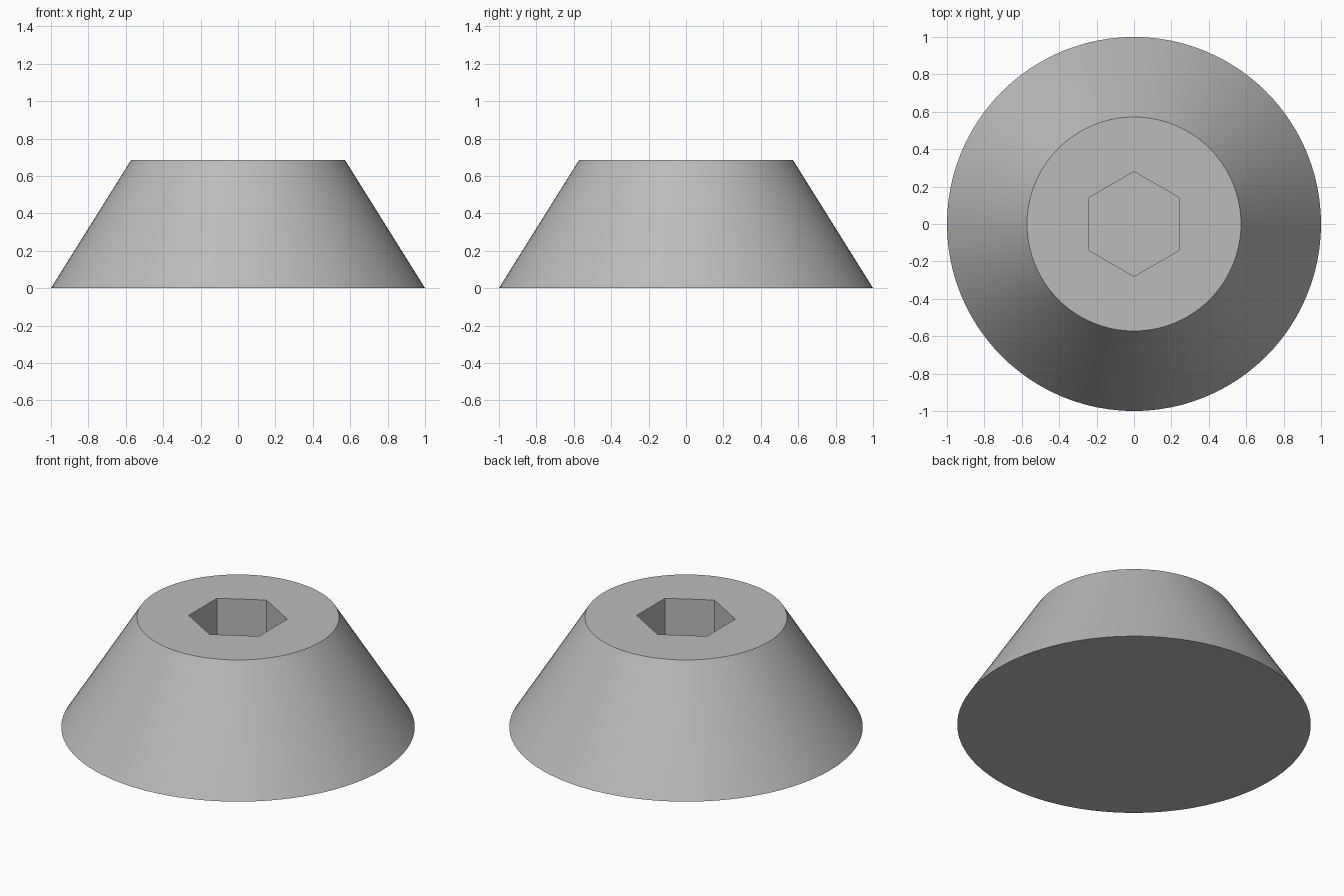
import bpy
import math

RADIUS_BASE, RADIUS_TOP, HEIGHT = 1.0, 0.572, 0.685
SOCKET_RADIUS, SOCKET_DEPTH = 0.28, 0.4

if "Cube" in bpy.data.objects:
    bpy.data.objects.remove(bpy.data.objects["Cube"], do_unlink=True)

# Plain grey metal
grey = bpy.data.materials.new("grey metal")
grey.use_nodes = True
colour = (0.5, 0.5, 0.5, 1)
grey.diffuse_color = colour
grey.node_tree.nodes["Principled BSDF"].inputs["Base Color"].default_value = colour

# Tapered round body
bpy.ops.mesh.primitive_cone_add(vertices=96, radius1=RADIUS_BASE, radius2=RADIUS_TOP,
                                depth=HEIGHT, location=(0, 0, HEIGHT / 2))
body = bpy.context.object
body.name = "tapered_body"
body.data.materials.append(grey)

# Hexagonal socket cutter, corners toward front and back
bpy.ops.mesh.primitive_cylinder_add(vertices=6, radius=SOCKET_RADIUS, depth=2 * SOCKET_DEPTH,
                                    location=(0, 0, HEIGHT))
cutter = bpy.context.object
cutter.name = "socket_cutter"
cutter.data.materials.append(grey)
cutter.hide_render = True

# Cut the socket, then drop the cutter
cut = body.modifiers.new("hex socket", "BOOLEAN")
cut.operation = "DIFFERENCE"
cut.solver = "EXACT"
cut.object = cutter
bpy.ops.object.select_all(action="DESELECT")
body.select_set(True)
bpy.context.view_layer.objects.active = body
bpy.ops.object.modifier_apply(modifier=cut.name)
bpy.data.objects.remove(cutter, do_unlink=True)

# Smooth flank with crisp rims and socket edges
bpy.ops.object.shade_smooth_by_angle(angle=math.radians(30))
